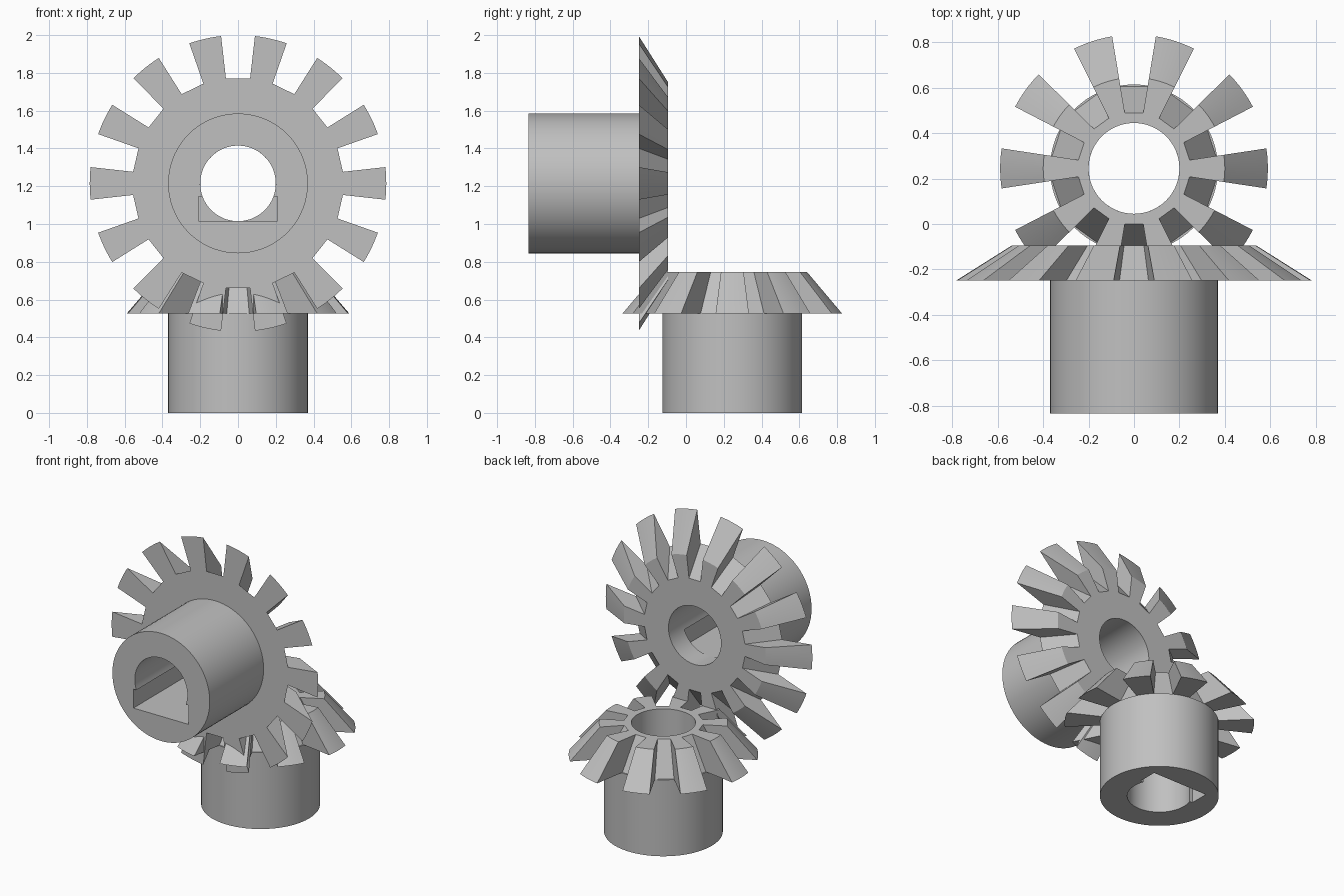
import bpy, bmesh
from math import radians, cos, sin, pi
from mathutils import Vector

cube = bpy.data.objects.get("Cube")
if cube:
    bpy.data.objects.remove(cube, do_unlink=True)

steel = bpy.data.materials.new("grey_steel")
steel.use_nodes = True
GREY = (0.53, 0.53, 0.53, 1)
steel.diffuse_color = GREY
steel.node_tree.nodes["Principled BSDF"].inputs["Base Color"].default_value = GREY

HUB_RADIUS, BORE_RADIUS = 0.37, 0.2


def polar(r, a):
    return Vector((r * cos(a), r * sin(a)))


def arc(r, start, end, steps):
    return [polar(r, start + (end - start) * i / steps) for i in range(steps + 1)]


def circle(r, steps=72):
    return arc(r, 0, 2 * pi, steps)[:-1]


def tube(name, outer, inner, z0, z1, scale, location, tilt):
    """Solid between an outer and an inner outline; the outer one shrinks by scale at z1."""
    bm = bmesh.new()
    caps = ([], [])
    for outline, shrink in ((outer, scale), (inner, 1)):
        low = [bm.verts.new((p.x, p.y, z0)) for p in outline]
        high = [bm.verts.new((p.x * shrink, p.y * shrink, z1)) for p in outline]
        for i in range(len(outline)):
            bm.faces.new((low[i - 1], low[i], high[i], high[i - 1]))
            for cap, ring in zip(caps, (low, high)):
                cap.append(bm.edges.get((ring[i - 1], ring[i])))
    for cap in caps:
        bmesh.ops.triangle_fill(bm, edges=cap, use_beauty=True)
    bmesh.ops.recalc_face_normals(bm, faces=bm.faces)
    mesh = bpy.data.meshes.new(name)
    bm.to_mesh(mesh)
    bm.free()
    mesh.materials.append(steel)
    ob = bpy.data.objects.new(name, mesh)
    ob.location = location
    ob.rotation_euler.x = tilt
    bpy.context.collection.objects.link(ob)
    bpy.ops.object.select_all(action='DESELECT')
    ob.select_set(True)
    bpy.context.view_layer.objects.active = ob
    bpy.ops.object.shade_smooth_by_angle(angle=radians(30))


def toothed_outline(teeth, tip, floor, half_tooth):
    """Radial teeth with curved tips and flat slot floors."""
    pitch = 2 * pi / teeth
    root = floor / cos(pitch / 2 - half_tooth)
    points = []
    for i in range(teeth):
        a = i * pitch
        points.append(polar(root, a - half_tooth))
        points += arc(tip, a - half_tooth, a + half_tooth, 6)
        points.append(polar(root, a + half_tooth))
    return points


def keyed_bore():
    """Round bore with a wide flat-bottomed notch towards local +y."""
    side, top, bottom = 0.21, 0.07, 0.2
    start = pi - 0.357
    points = arc(BORE_RADIUS, start, 2 * pi + 0.357, 48)
    return points + [Vector(p) for p in
                     ((side, top), (side, bottom), (-side, bottom), (-side, top))]


def bevel_gear(name, teeth, tip, floor, half_tooth, apex, thick, hub, location, tilt):
    outline = toothed_outline(teeth, tip, floor, radians(half_tooth))
    tube(name + "_toothed_ring", outline, circle(BORE_RADIUS), 0, thick,
         1 - thick / apex, location, tilt)
    tube(name + "_hub", circle(HUB_RADIUS), keyed_bore(), -hub, 0, 1, location, tilt)


# Large gear on a horizontal axis, small gear on a vertical axis
bevel_gear("large_gear", 14, 0.785, 0.555, 6.3, 0.495, 0.155, 0.585,
           (0, -0.25, 1.215), -pi / 2)
bevel_gear("small_gear", 10, 0.59, 0.36, 8.6, 0.69, 0.222, 0.525,
           (0, 0.245, 0.525), 0)
